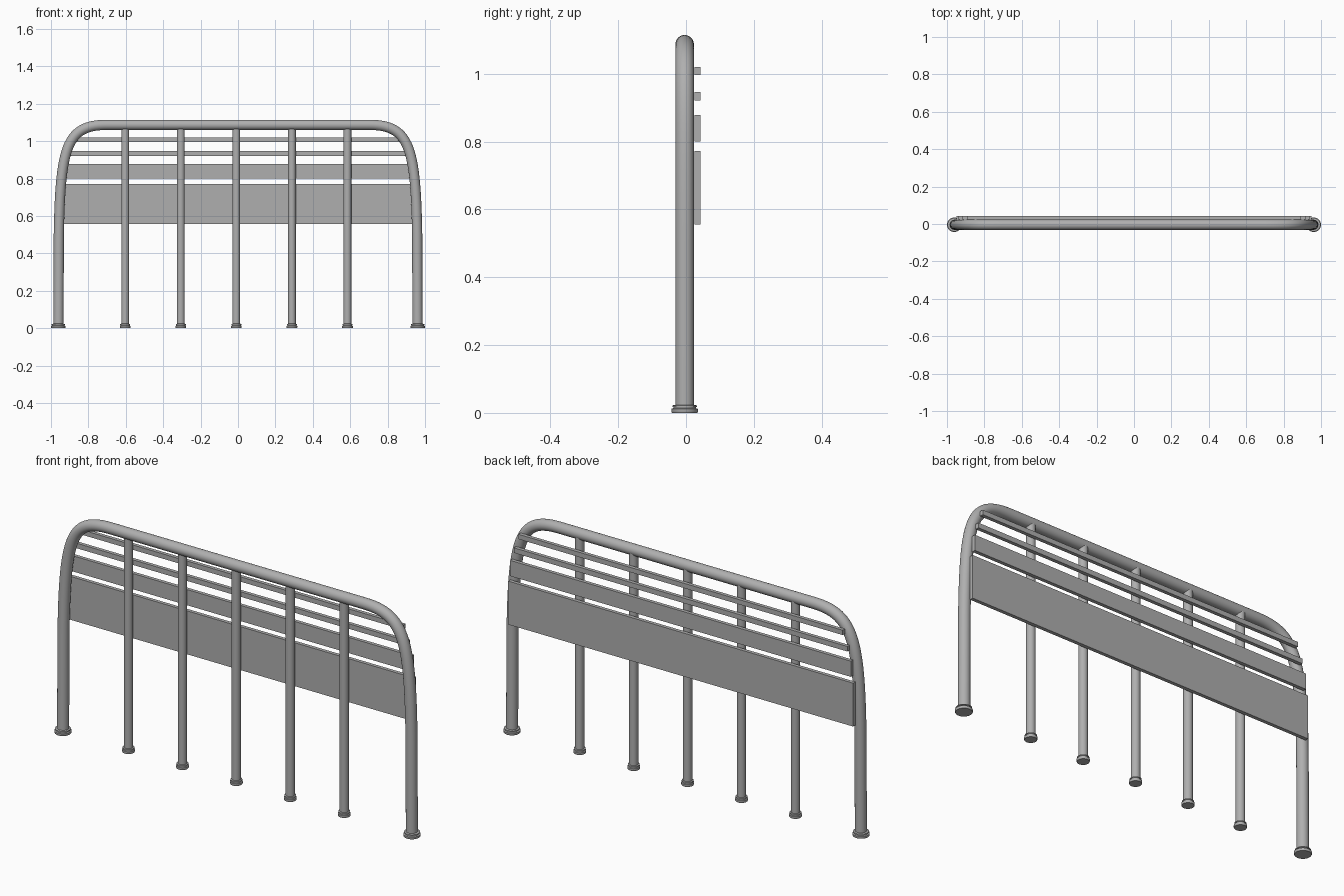
import bpy, bmesh, math
from mathutils import Vector
from mathutils.geometry import interpolate_bezier

if "Cube" in bpy.data.objects:
    bpy.data.objects.remove(bpy.data.objects["Cube"])

# dark grey metal
metal = bpy.data.materials.new("dark_grey_metal")
metal.diffuse_color = (0.43, 0.43, 0.43, 1)
metal.use_nodes = True
metal.node_tree.nodes["Principled BSDF"].inputs["Base Color"].default_value = metal.diffuse_color


def finish(name, bm, smooth=True):
    bmesh.ops.recalc_face_normals(bm, faces=bm.faces)
    me = bpy.data.meshes.new(name)
    bm.to_mesh(me)
    bm.free()
    me.materials.append(metal)
    ob = bpy.data.objects.new(name, me)
    bpy.context.collection.objects.link(ob)
    if smooth:
        bpy.ops.object.select_all(action='DESELECT')
        ob.select_set(True)
        bpy.context.view_layer.objects.active = ob
        bpy.ops.object.shade_smooth_by_angle(angle=math.radians(35))
    return ob


def bridge(bm, rings):
    n = len(rings[0])
    for a, b in zip(rings, rings[1:]):
        for i in range(n):
            j = (i + 1) % n
            bm.faces.new((a[i], a[j], b[j], b[i]))
    bm.faces.new(rings[0])
    bm.faces.new(rings[-1])


def lathe(name, profile, x, y, n=32):
    bm = bmesh.new()
    bridge(bm, [[bm.verts.new((x + r * math.cos(2 * math.pi * i / n),
                               y + r * math.sin(2 * math.pi * i / n), z))
                 for i in range(n)] for r, z in profile])
    return finish(name, bm)


def tube(name, path, y, r, n=32):
    bm = bmesh.new()
    rings = []
    for k, p in enumerate(path):
        t = (path[min(k + 1, len(path) - 1)] - path[max(k - 1, 0)]).normalized()
        side = Vector((-t.z, 0, t.x))
        rings.append([bm.verts.new(Vector((p.x, y, p.z))
                      + side * r * math.cos(2 * math.pi * i / n)
                      + Vector((0, 1, 0)) * r * math.sin(2 * math.pi * i / n))
                      for i in range(n)])
    bridge(bm, rings)
    return finish(name, bm)


def foot(name, x, y, r):
    lathe(name, [(r * 0.95, 0), (r, 0.003), (r, 0.012), (r * 0.84, 0.014),
                 (r * 0.84, 0.017), (r * 0.92, 0.018), (r * 0.92, 0.022),
                 (r * 0.7, 0.024)], x, y)


# bent outer frame tube, mirrored about x = 0
FY = -0.004
half = [Vector((-0.96, 0, 0.01))] + interpolate_bezier(
    Vector((-0.958, 0, 0.5)), Vector((-0.95, 0, 0.975)),
    Vector((-0.915, 0, 1.087)), Vector((-0.7, 0, 1.087)), 28)
path = half + [Vector((-p.x, 0, p.z)) for p in reversed(half)]
tube("outer_frame", path, FY, 0.0272)
for s, side in ((-1, "left"), (1, "right")):
    foot("frame_foot_" + side, s * 0.961, FY, 0.039)

# five upright posts with feet
for i in range(5):
    x = -0.603 + 0.297 * i
    lathe(f"upright_post_{i + 1}", [(0.021, 0.01), (0.021, 1.08)], x, 0.0)
    foot(f"post_foot_{i + 1}", x, 0.0, 0.029)

# flat horizontal slats on the back
for i, (z0, z1, hx) in enumerate([(0.556, 0.772, 0.95), (0.8, 0.878, 0.938),
                                  (0.921, 0.946, 0.918), (0.996, 1.02, 0.893)]):
    bm = bmesh.new()
    bmesh.ops.create_cube(bm, size=1)
    bmesh.ops.scale(bm, vec=(2 * hx, 0.018, z1 - z0), verts=bm.verts)
    bmesh.ops.translate(bm, vec=(0, 0.034, (z0 + z1) / 2), verts=bm.verts)
    finish(f"back_slat_{i + 1}", bm, smooth=False)
